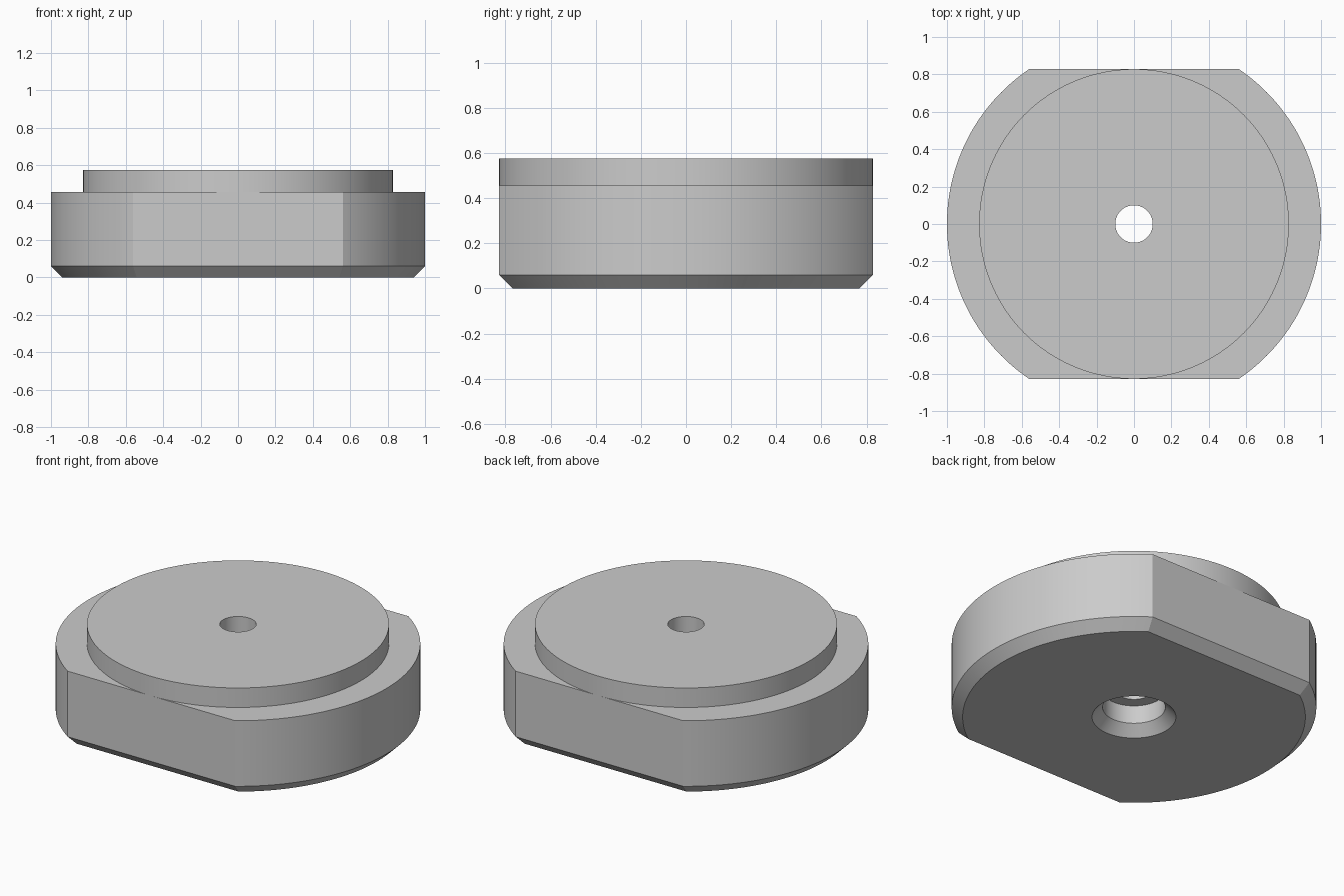
import bpy, bmesh, math

cube = bpy.data.objects.get("Cube")
if cube:
    bpy.data.objects.remove(cube)

# Plain grey material
grey = bpy.data.materials.new("grey")
grey.use_nodes = True
colour = (0.6, 0.6, 0.6, 1)
grey.diffuse_color = colour
grey.node_tree.nodes["Principled BSDF"].inputs["Base Color"].default_value = colour

FLAT = 0.828          # distance of the side flats from the centre
ARC, CHORD = 80, 48   # segments per round side and per flat side


def ring(bm, z, radius, flat=None):
    """Circle, or a circle cut by two flats, with matching point counts."""
    corner = math.asin(flat / radius if flat else FLAT)
    verts = []
    for sign in (1, -1):
        for i in range(ARC):
            a = corner * (2 * i / ARC - 1)
            verts.append((sign * radius * math.cos(a), sign * radius * math.sin(a)))
        half = radius * math.cos(corner)
        for i in range(CHORD):
            t = i / CHORD
            if flat:
                x, y = half * (1 - 2 * t), flat
            else:
                a = corner + (math.pi - 2 * corner) * t
                x, y = radius * math.cos(a), radius * math.sin(a)
            verts.append((sign * x, sign * y))
    return [bm.verts.new((x, y, z)) for x, y in verts]


bm = bmesh.new()
rings = [
    # flatted body with chamfered foot
    ring(bm, 0, 0.94, FLAT - 0.06),
    ring(bm, 0.06, 1, FLAT),
    ring(bm, 0.457, 1, FLAT),
    # round raised boss
    ring(bm, 0.457, FLAT),
    ring(bm, 0.575, FLAT),
    # through hole, counterbore and its chamfer
    ring(bm, 0.575, 0.1),
    ring(bm, 0.17, 0.1),
    ring(bm, 0.17, 0.172),
    ring(bm, 0.06, 0.172),
    ring(bm, 0, 0.23),
]
for low, high in zip(rings, rings[1:] + rings[:1]):
    for i in range(len(low)):
        j = (i + 1) % len(low)
        bm.faces.new((low[i], low[j], high[j], high[i]))
bmesh.ops.remove_doubles(bm, verts=bm.verts, dist=1e-5)
bmesh.ops.recalc_face_normals(bm, faces=bm.faces)

mesh = bpy.data.meshes.new("flatted_disc")
bm.to_mesh(mesh)
bm.free()
mesh.materials.append(grey)
disc = bpy.data.objects.new("flatted_disc", mesh)
bpy.context.collection.objects.link(disc)

# Smooth round walls, crisp edges
bpy.ops.object.select_all(action="DESELECT")
disc.select_set(True)
bpy.context.view_layer.objects.active = disc
bpy.ops.object.shade_smooth_by_angle(angle=math.radians(20))
